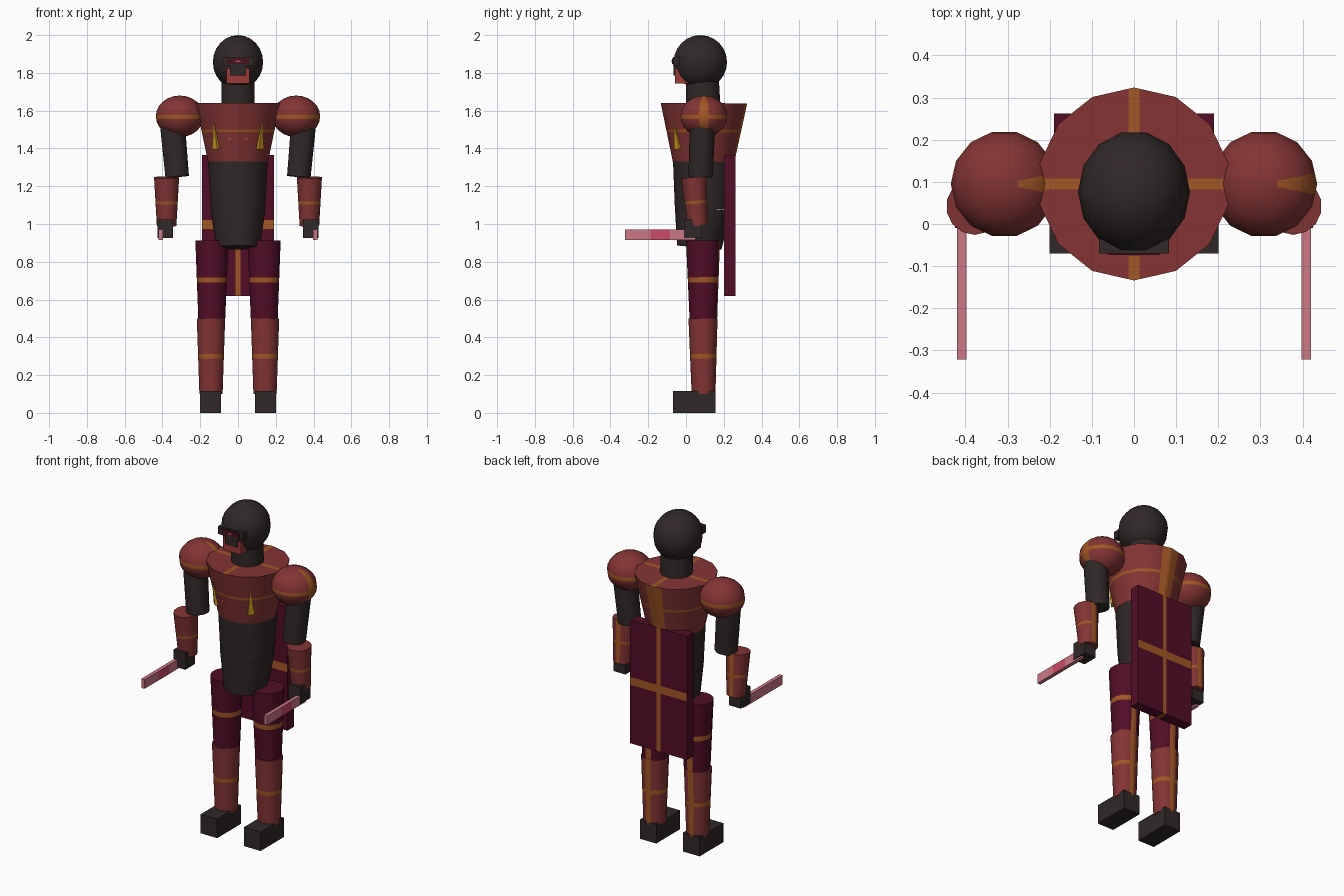
import bpy, bmesh, math
from mathutils import Matrix, Vector

cube = bpy.data.objects.get("Cube")
if cube:
    bpy.data.objects.remove(cube, do_unlink=True)


def material(name, *rgb):
    m = bpy.data.materials.new(name)
    m.use_nodes = True
    m.diffuse_color = (*rgb, 1)
    m.node_tree.nodes["Principled BSDF"].inputs["Base Color"].default_value = (*rgb, 1)
    return m


RED = material("armor red", .23, .034, .034)
DARK = material("charcoal", .03, .021, .021)
MAROON = material("maroon cloth", .083, .004, .02)
ORANGE = material("orange trim", .36, .095, .018)
YELLOW = material("yellow", .6, .32, .015)
PINK = material("pale pink", .6, .19, .24)
HOT = material("hot pink", .6, .07, .14)
LENS = material("dark red lens", .06, .006, .012)
JAW = material("jaw red", .33, .045, .035)
SIDES = 14


def finish(name, bm, mats, smooth=True):
    bmesh.ops.recalc_face_normals(bm, faces=bm.faces)
    me = bpy.data.meshes.new(name)
    bm.to_mesh(me)
    bm.free()
    ob = bpy.data.objects.new(name, me)
    bpy.context.collection.objects.link(ob)
    for m in mats:
        me.materials.append(m)
    if smooth:
        bpy.ops.object.select_all(action='DESELECT')
        ob.select_set(True)
        bpy.context.view_layer.objects.active = ob
        bpy.ops.object.shade_smooth_by_angle(angle=math.radians(35))
    return ob


def cut(bm, co, normal):
    bmesh.ops.bisect_plane(bm, geom=bm.verts[:] + bm.edges[:] + bm.faces[:],
                           plane_co=co, plane_no=normal, dist=1e-5)


def paint(bm, rule):
    bm.normal_update()
    for f in bm.faces:
        f.material_index = int(rule(f.calc_center_median(), f.normal))


def trim(bm, lo, hi, d, half):
    """Paint a level band and an upright stripe facing direction d."""
    d = Vector(d)
    for z in (lo, hi):
        cut(bm, (0, 0, z), (0, 0, 1))
    side = Vector((-d.y, d.x, 0))
    for s in (-1, 1):
        cut(bm, (0, 0, 0), side * math.cos(half) + d * s * math.sin(half))

    def rule(c, n):
        flat = Vector((c.x, c.y, 0))
        stripe = flat.length > 1e-4 and flat.normalized().dot(d) > math.cos(half)
        return abs(n.z) < .97 and (lo < c.z < hi or stripe)
    paint(bm, rule)


def limb(name, bottom, top, r0, r1, mat, band=None, cap_cross=False, sides=SIDES):
    a, b = Vector(bottom), Vector(top)
    length = (b - a).length
    bm = bmesh.new()
    bmesh.ops.create_cone(bm, cap_ends=True, segments=sides, radius1=r0, radius2=r1,
                          depth=length, matrix=Matrix.Translation((0, 0, length / 2)))
    if band:
        lo, hi = band[0] - a.z, band[1] - a.z
        trim(bm, lo, hi, (0, 1, 0), math.radians(14))
    if cap_cross:
        w = .013
        for s in (-w, w):
            cut(bm, (s, 0, 0), (1, 0, 0))
            cut(bm, (0, s, 0), (0, 1, 0))
        bm.normal_update()
        for f in bm.faces:
            c = f.calc_center_median()
            if f.normal.z > .97 and min(abs(c.x), abs(c.y)) < w:
                f.material_index = 1
    turn = Vector((0, 0, 1)).rotation_difference(b - a).to_matrix().to_4x4()
    bm.transform(Matrix.Translation(a) @ turn)
    return finish(name, bm, [mat, ORANGE])


def ball(name, center, size, mat, striped=False):
    bm = bmesh.new()
    bmesh.ops.create_uvsphere(bm, u_segments=SIDES, v_segments=12, radius=1)
    v = max(bm.verts, key=lambda p: p.co.xy.length)
    bm.transform(Matrix.Rotation(-math.atan2(v.co.y, v.co.x), 4, 'Z'))
    bm.transform(Matrix.Diagonal((*size, 1)))
    if striped:
        trim(bm, -.014, .008, (1, 0, 0), math.radians(12))
    bm.transform(Matrix.Translation(center))
    return finish(name, bm, [mat, ORANGE])


def box(name, lo, hi, mats, cuts=(), rule=None):
    lo, hi = Vector(lo), Vector(hi)
    bm = bmesh.new()
    bmesh.ops.create_cube(bm, size=1)
    bm.transform(Matrix.Translation((lo + hi) / 2) @ Matrix.Diagonal((*(hi - lo), 1)))
    for co, no in cuts:
        cut(bm, co, no)
    if rule:
        paint(bm, rule)
    return finish(name, bm, mats, smooth=False)


# Head, visor and jaw
ball("head", (0, .076, 1.857), (.133, .145, .143), DARK)
limb("neck", (0, .092, 1.62), (0, .086, 1.77), .09, .088, DARK)
box("visor", (-.083, -.07, 1.838), (.083, .03, 1.885), [DARK])
box("visor_lens", (-.06, -.074, 1.848), (.06, -.07, 1.876), [LENS])
box("visor_light", (-.014, -.076, 1.857), (.014, -.074, 1.866), [HOT])
box("jaw", (-.06, -.058, 1.745), (.06, .03, 1.822), [JAW])
box("snout", (-.042, -.066, 1.787), (.042, .02, 1.84), [DARK])

# Torso
limb("chest", (0, .093, 1.33), (0, .095, 1.64), .163, .229, RED, (1.485, 1.5), True)
limb("abdomen", (0, .088, 1.08), (0, .093, 1.335), .147, .162, DARK)
limb("pelvis", (0, .07, .875), (0, .09, 1.085), .118, .15, DARK)

# Cape with a cross on its broad faces
box("cape", (-.19, .2, .62), (.19, .262, 1.365), [MAROON, ORANGE],
    [((x, 0, 0), (1, 0, 0)) for x in (-.012, .012)]
    + [((0, 0, z), (0, 0, 1)) for z in (.973, 1.02)],
    lambda c, n: abs(n.x) < .5 and (abs(c.x) < .012 or
                                    (abs(n.y) > .5 and .973 < c.z < 1.02)))

for s, side in ((1, "left"), (-1, "right")):
    # Chest spike and small chest light
    limb(side + "_chest_spike", (s * .11, -.035, 1.4), (s * .127, -.064, 1.535),
         .028, .001, YELLOW, sides=4)
    box(side + "_chest_light", (s * .045 - .005, -.087, 1.447),
        (s * .045 + .005, -.08, 1.456), [HOT])

    # Arm
    ball(side + "_shoulder", (s * .308, .095, 1.57), (.127, .127, .11), RED, True)
    limb(side + "_upper_arm", (s * .322, .077, 1.25), (s * .348, .088, 1.54),
         .064, .068, DARK)
    limb(side + "_forearm", (s * .378, .062, .99), (s * .378, .042, 1.247),
         .053, .068, RED, (1.108, 1.124))
    box(side + "_hand", (s * .385 - .04, -.01, .925), (s * .385 + .04, .085, 1.025), [DARK])

    # Blade with a bright patch on one flank
    box(side + "_blade", (s * .409 - .011, -.322, .915), (s * .409 + .011, .05, .97),
        [PINK, HOT], [((0, y, 0), (0, 1, 0)) for y in (-.188, -.085)],
        lambda c, n: n.x > .5 and -.188 < c.y < -.085)

    # Leg
    limb(side + "_thigh", (s * .139, .092, .495), (s * .138, .09, .912),
         .073, .09, MAROON, (.69, .718))
    limb(side + "_shin", (s * .143, .093, .1), (s * .143, .09, .5),
         .063, .077, RED, (.288, .312))
    box(side + "_foot", (s * .145 - .055, -.07, 0), (s * .145 + .055, .155, .115), [DARK])
